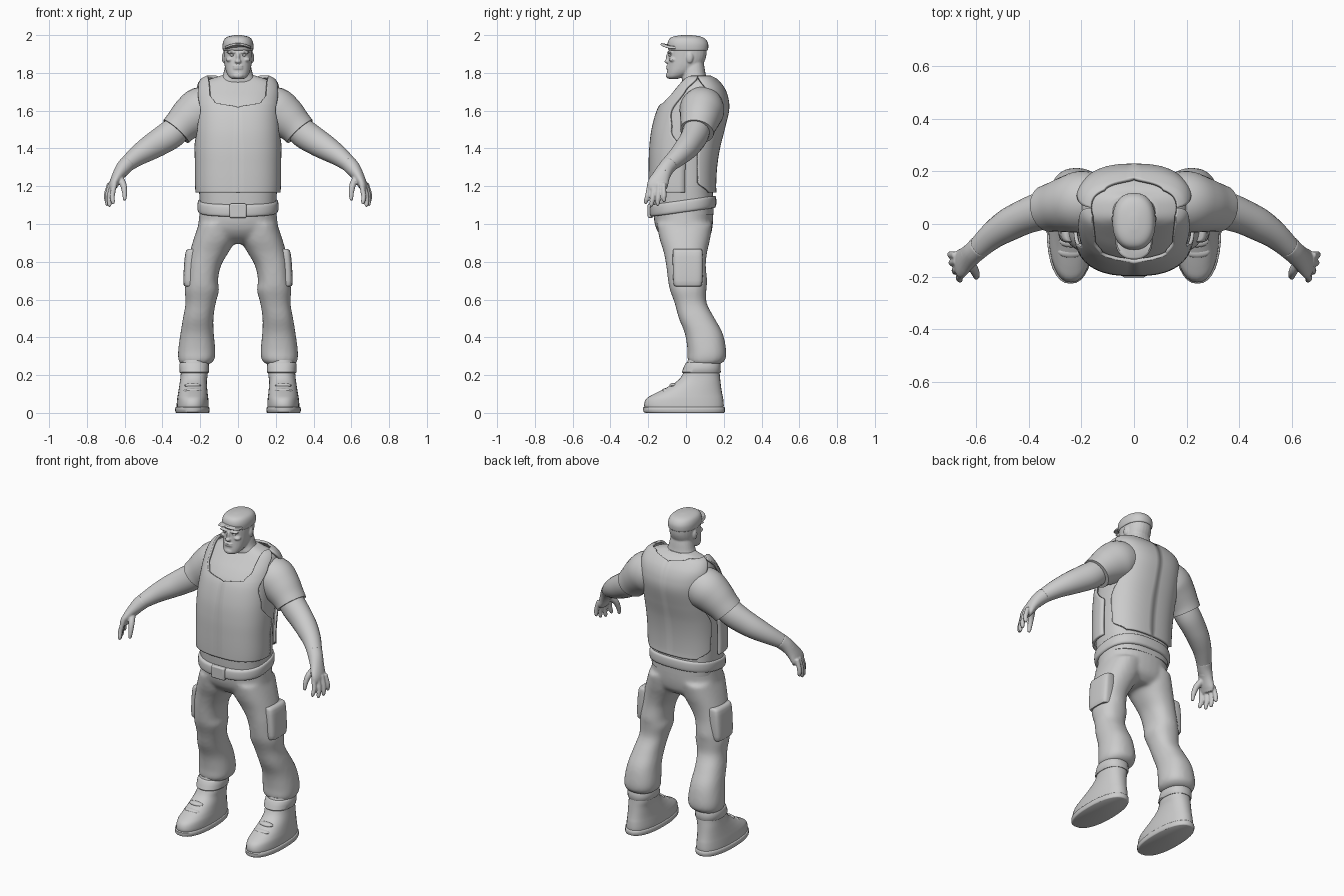
import bpy, bmesh, math
from mathutils import Vector, Matrix

grey = bpy.data.materials.new("plain grey")
grey.diffuse_color = (0.6, 0.6, 0.6, 1)


def smooth(rows, k=4):
    """Catmull-Rom interpolation of a short list of section rows."""
    out = []
    for i in range(len(rows) - 1):
        p0, p1, p2, p3 = (rows[max(i - 1, 0)], rows[i], rows[i + 1], rows[min(i + 2, len(rows) - 1)])
        for j in range(k):
            t = j / k
            out.append(tuple(0.5 * (2 * b + (c - a) * t + (2 * a - 5 * b + 4 * c - d) * t * t
                                    + (3 * b - a - 3 * c + d) * t ** 3)
                             for a, b, c, d in zip(p0, p1, p2, p3)))
    return out + [tuple(rows[-1])]


def sp(v, e):
    return math.copysign(abs(v) ** (2 / e), v)


def skin(bm, rings, closed=True):
    """Bridge rings of points; closed rings get end caps."""
    vs = [[bm.verts.new(p) for p in r] for r in rings]
    n = len(vs[0])
    for a, b in zip(vs, vs[1:]):
        for i in range(n if closed else n - 1):
            j = (i + 1) % n
            bm.faces.new((a[i], a[j], b[j], b[i]))
    if closed:
        bm.faces.new(vs[0])
        bm.faces.new(vs[-1])


def loft(bm, rows, n=32, e=2.3, k=4):
    """Horizontal sections: (z, x0, x1, y0, y1)."""
    rings = []
    for z, x0, x1, y0, y1 in smooth(rows, k):
        rings.append([((x0 + x1) / 2 + (x1 - x0) / 2 * sp(math.cos(a), e),
                       (y0 + y1) / 2 + (y1 - y0) / 2 * sp(math.sin(a), e), z)
                      for a in (2 * math.pi * i / n for i in range(n))])
    skin(bm, rings)


def sym(rows):
    return [(z, -w, w, a, b) for z, w, a, b in rows]


def tube(bm, rows, n=20, k=4):
    """Sections along a path: (x, y, z, radius, radius along y)."""
    rows = smooth(rows, k)
    pts = [Vector(r[:3]) for r in rows]
    rings = []
    for i, r in enumerate(rows):
        t = (pts[min(i + 1, len(pts) - 1)] - pts[max(i - 1, 0)]).normalized()
        u = t.cross(Vector((0, 1, 0))).normalized()
        v = t.cross(u)
        rings.append([pts[i] + u * r[3] * math.cos(a) + v * r[4] * math.sin(a)
                      for a in (2 * math.pi * j / n for j in range(n))])
    skin(bm, rings)


def ball(bm, c, s):
    bmesh.ops.create_uvsphere(bm, u_segments=16, v_segments=10, radius=1,
                              matrix=Matrix.Translation(c) @ Matrix.Diagonal((*s, 1)))


def finish(bm, name, mirror=False, voxel=0, shell=0, bevel=0, blur=4):
    bmesh.ops.recalc_face_normals(bm, faces=bm.faces)
    me = bpy.data.meshes.new(name)
    bm.to_mesh(me)
    bm.free()
    me.materials.append(grey)
    ob = bpy.data.objects.new(name, me)
    bpy.context.collection.objects.link(ob)
    bpy.ops.object.select_all(action='DESELECT')
    bpy.context.view_layer.objects.active = ob
    ob.select_set(True)
    bpy.ops.object.shade_smooth_by_angle(angle=math.radians(40))
    if bevel:
        m = ob.modifiers.new("bevel", 'BEVEL')
        m.width, m.segments = bevel, 3
    if shell:
        m = ob.modifiers.new("shell", 'SOLIDIFY')
        m.thickness, m.offset = shell, 0
    if mirror:
        ob.modifiers.new("mirror", 'MIRROR')
    if voxel:
        m = ob.modifiers.new("blend", 'REMESH')
        m.mode, m.voxel_size, m.use_smooth_shade = 'VOXEL', voxel, True
        m = ob.modifiers.new("soften", 'SMOOTH')
        m.factor, m.iterations = 0.5, blur
    return ob


# Shirt body
TORSO = [(1.05, .2, -.17, .145), (1.12, .203, -.175, .145), (1.2, .207, -.178, .14), (1.3, .208, -.178, .145),
         (1.4, .21, -.175, .16), (1.5, .21, -.163, .185), (1.6, .208, -.135, .208), (1.66, .208, -.098, .205),
         (1.71, .203, -.055, .185), (1.75, .18, -.02, .15), (1.77, .14, -.003, .125), (1.787, .085, .01, .11)]
bm = bmesh.new()
loft(bm, sym(TORSO), n=48, e=2.6)
finish(bm, "shirt_body")


# Vest panels follow the shirt, with arm holes and a scooped neck
def lerp(table, z):
    for (a, va), (b, vb) in zip(table, table[1:]):
        if z <= b:
            f = max(0, (z - a) / (b - a))
            f = f * f * (3 - 2 * f)
            return va + (vb - va) * f
    return table[-1][1]


def vest_panel(name, outer, scoop, back):
    bm, rings, s = bmesh.new(), [], 1 if back else -1
    for z, w, y0, y1 in smooth(TORSO, 10):
        if not 1.165 <= z <= 1.768:
            continue
        a1 = math.radians(lerp(outer, z))
        a0 = s * math.acos(min(1, (lerp(scoop, z) / w) ** 1.3))
        ring, off = [], .013
        for i in range(19):
            a = a0 + (a1 - a0) * i / 18
            ring.append((0 if i == 0 and abs(a) > 1.57 else (w + off) * sp(math.cos(a), 2.6),
                         (y0 + y1) / 2 + ((y1 - y0) / 2 + off) * sp(math.sin(a), 2.6),
                         z + .012 * max(0, (z - 1.62) / .14)))
        rings.append(ring)
    skin(bm, rings, closed=False)
    finish(bm, name, mirror=True, shell=.014)


vest_panel("vest_front", [(1.16, 2), (1.38, 2), (1.5, -22), (1.6, -32), (1.7, -22), (1.77, 0)],
           [(1.615, 0), (1.64, .115), (1.68, .14), (1.77, .145)], False)
vest_panel("vest_back", [(1.16, 50), (1.22, 22), (1.38, 18), (1.52, 32), (1.65, 25), (1.77, 0)],
           [(1.74, 0), (1.765, .1), (1.77, .12)], True)

# Sleeves
bm = bmesh.new()
tube(bm, [(.11, .09, 1.625, .1, .1), (.19, .085, 1.605, .122, .118), (.25, .075, 1.565, .112, .108),
          (.30, .065, 1.52, .095, .095), (.328, .058, 1.49, .09, .09)], n=28)
finish(bm, "sleeve", mirror=True)

# Bare arms
bm = bmesh.new()
tube(bm, [(.28, .065, 1.54, .07, .07), (.35, .05, 1.478, .077, .072), (.42, .025, 1.432, .072, .066),
          (.48, -.005, 1.395, .064, .062), (.54, -.045, 1.355, .052, .052), (.6, -.1, 1.305, .039, .041),
          (.625, -.12, 1.27, .036, .04)])
finish(bm, "arm", mirror=True)

# Gloved hands: palm, four fingers and a thumb blended together
bm = bmesh.new()
tube(bm, [(.585, -.085, 1.32, .043, .045), (.61, -.108, 1.292, .04, .043), (.635, -.13, 1.255, .032, .047),
          (.658, -.15, 1.21, .025, .056), (.668, -.155, 1.18, .016, .046)])
for x, y, tx, ty, tz in [(.652, -.192, .662, -.213, 1.105), (.665, -.168, .68, -.183, 1.09),
                         (.675, -.143, .692, -.15, 1.095), (.68, -.118, .697, -.116, 1.115)]:
    tube(bm, [(x, y, 1.215, .013, .013), ((x + tx) / 2 + .008, (y + ty) / 2, (1.2 + tz) / 2, .0135, .0135),
              (tx, ty, tz + .012, .011, .011), (tx, ty, tz, .005, .005)], n=12)
tube(bm, [(.63, -.135, 1.25, .02, .02), (.608, -.175, 1.21, .018, .018), (.6, -.195, 1.165, .014, .014),
          (.6, -.204, 1.125, .009, .009)], n=12)
finish(bm, "gloved_hand", mirror=True, voxel=.005, blur=3)

# Trousers: hips and both legs blended together
bm = bmesh.new()
loft(bm, sym([(1.13, .2, -.17, .145), (1.05, .205, -.172, .145), (.98, .21, -.16, .14),
              (.93, .19, -.125, .125), (.895, .09, -.07, .085)]))
LEG = [(1.0, .01, .208, -.155, .14), (.92, .012, .235, -.14, .128), (.85, .05, .255, -.118, .112),
       (.78, .09, .268, -.105, .105), (.7, .106, .275, -.095, .112), (.65, .1, .282, -.085, .108),
       (.58, .118, .278, -.06, .11), (.5, .13, .292, -.038, .152), (.42, .128, .305, -.006, .195),
       (.33, .12, .317, .008, .213), (.28, .125, .316, .008, .208), (.255, .155, .303, .025, .175)]
for s in (1, -1):
    loft(bm, [(z, *sorted((s * a, s * b)), c, d) for z, a, b, c, d in LEG])
finish(bm, "trousers", voxel=.011, blur=8)

# Thigh pockets
bm = bmesh.new()
loft(bm, [(.67, .215, .275, -.05, .07), (.68, .21, .288, -.065, .085), (.76, .2, .287, -.07, .09),
          (.85, .2, .278, -.07, .088), (.868, .2, .262, -.065, .08)], e=4, k=3)
finish(bm, "thigh_pocket", mirror=True)

# Belt, tilted up towards the back, with buckle
bm = bmesh.new()
loft(bm, sym([(1.064, .202, -.178, .148), (1.07, .212, -.19, .158), (1.095, .215, -.193, .161),
              (1.122, .212, -.19, .158), (1.128, .202, -.178, .148)]), n=48, e=2.5, k=3)
for v in bm.verts:
    v.co.z += .14 * v.co.y
finish(bm, "belt")
bm = bmesh.new()
bmesh.ops.create_cube(bm, size=1, matrix=Matrix.Translation((0, -.188, 1.07)) @ Matrix.Diagonal((.09, .03, .075, 1)))
finish(bm, "belt_buckle", bevel=.008)

# Boots with soles, cuffs and laces
bm = bmesh.new()
loft(bm, [(.01, .158, .325, -.21, .197), (.04, .155, .325, -.222, .2), (.075, .157, .322, -.21, .197),
          (.1, .16, .318, -.17, .192), (.13, .163, .313, -.11, .187), (.17, .165, .307, -.045, .182),
          (.21, .16, .303, -.015, .178), (.28, .165, .3, .01, .172)])
finish(bm, "boot", mirror=True)
bm = bmesh.new()
loft(bm, [(0, .155, .328, -.212, .2), (.006, .151, .332, -.225, .206), (.028, .151, .332, -.227, .206),
          (.032, .157, .326, -.22, .2)], k=2)
finish(bm, "boot_sole", mirror=True)
bm = bmesh.new()
loft(bm, [(.212, .162, .302, -.012, .178), (.217, .153, .31, -.022, .184), (.26, .155, .31, -.004, .182),
          (.268, .163, .302, .004, .174)], k=2)
finish(bm, "boot_cuff", mirror=True)
bm = bmesh.new()
for y, z, h in [(-.105, .117, .05), (-.065, .145, .045)]:
    ball(bm, (.24, y, z), (h, .024, .014))
finish(bm, "boot_laces", mirror=True)

# Head and neck with nose, brow, ears, lips and chin blended together
bm = bmesh.new()
loft(bm, sym([(1.7, .11, 0, .13), (1.75, .1, -.02, .118), (1.79, .08, -.02, .105), (1.83, .07, -.02, .098),
              (1.87, .06, -.01, .09)]), n=24)
loft(bm, sym([(1.768, .03, -.09, -.045), (1.78, .048, -.1, -.01), (1.805, .062, -.1, .04),
              (1.84, .071, -.096, .085), (1.88, .075, -.092, .105), (1.92, .076, -.09, .11),
              (1.96, .074, -.085, .108), (1.985, .05, -.06, .08)]), n=28)
ball(bm, (0, -.098, 1.861), (.017, .017, .012))
ball(bm, (0, -.092, 1.882), (.011, .014, .028))
ball(bm, (0, -.094, 1.786), (.028, .013, .016))
for z in (1.824, 1.835):
    ball(bm, (0, -.096, z), (.027, .01, .005))
for s in (1, -1):
    ball(bm, (s * .034, -.086, 1.909), (.028, .015, .008))
    ball(bm, (s * .045, -.07, 1.87), (.02, .02, .012))
    ball(bm, (s * .077, .02, 1.88), (.009, .018, .028))
finish(bm, "head", voxel=.005, blur=2)
bm = bmesh.new()
ball(bm, (.032, -.083, 1.894), (.011, .01, .007))
finish(bm, "eye", mirror=True)

# Cap with brim
bm = bmesh.new()
loft(bm, sym([(1.918, .077, -.088, .112), (1.925, .081, -.095, .117), (1.955, .081, -.098, .117),
              (1.98, .071, -.088, .102), (1.993, .05, -.065, .075), (2.0, .015, -.02, .03)]), n=32)
finish(bm, "cap")
bm = bmesh.new()
loft(bm, sym([(1.944, .066, -.126, .01), (1.948, .07, -.134, .01), (1.954, .07, -.134, .01),
              (1.958, .066, -.126, .01)]), n=32, k=2)
for v in bm.verts:
    v.co.z -= 4 * v.co.x ** 2
finish(bm, "cap_brim")
